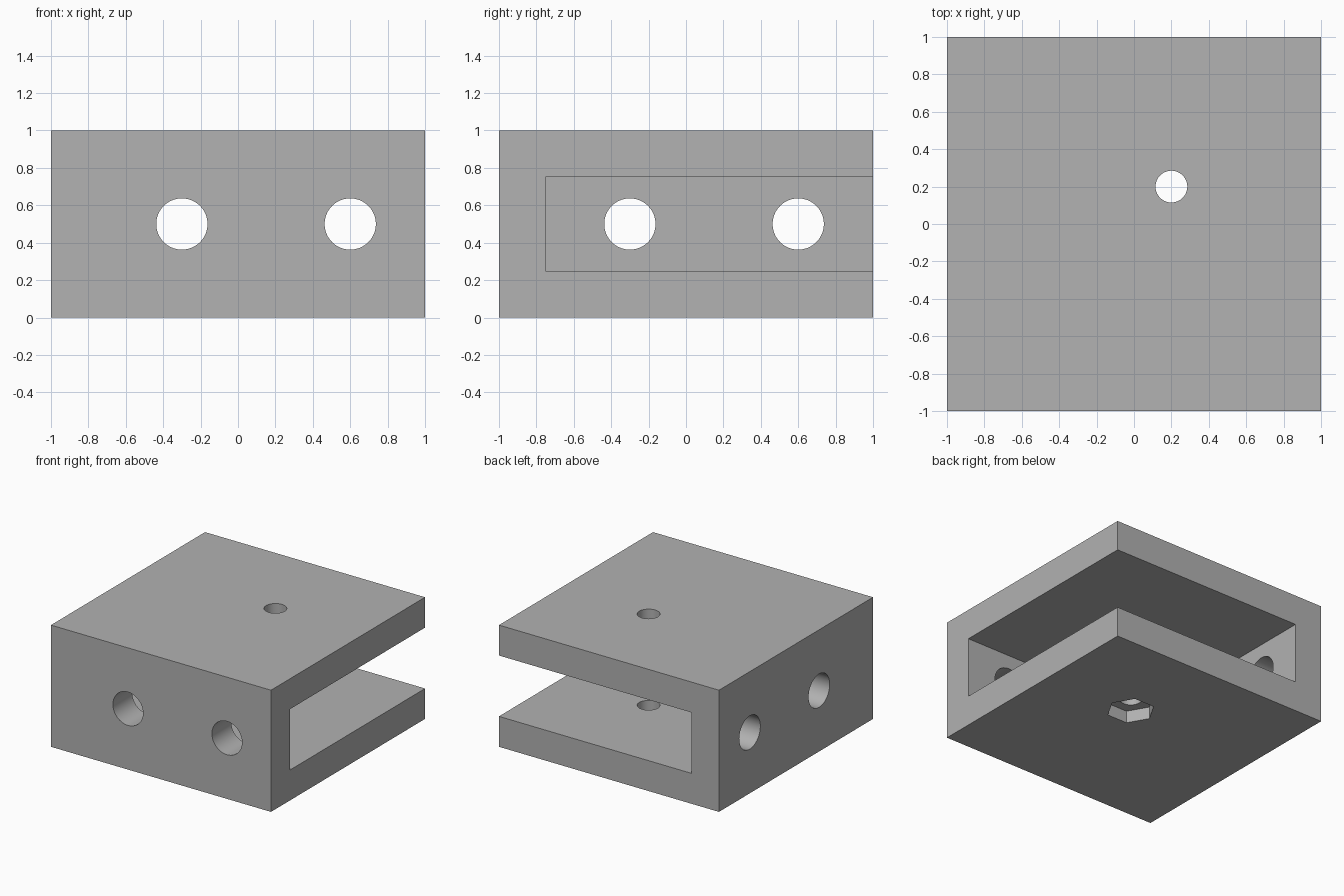
import bpy
import bmesh
from math import pi
from mathutils import Matrix, Vector

cube = bpy.data.objects.get("Cube")
if cube:
    bpy.data.objects.remove(cube, do_unlink=True)

GREY = (0.445, 0.445, 0.445, 1)
grey = bpy.data.materials.new("plain grey")
grey.use_nodes = True
grey.diffuse_color = GREY
grey.node_tree.nodes["Principled BSDF"].inputs["Base Color"].default_value = GREY


def make_object(name, bm):
    mesh = bpy.data.meshes.new(name)
    bm.to_mesh(mesh)
    bm.free()
    mesh.materials.append(grey)
    obj = bpy.data.objects.new(name, mesh)
    bpy.context.collection.objects.link(obj)
    return obj


def box(name, low, high):
    low, high = Vector(low), Vector(high)
    bm = bmesh.new()
    place = Matrix.Translation((low + high) / 2) @ Matrix.Diagonal((*(high - low), 1))
    bmesh.ops.create_cube(bm, size=1, matrix=place)
    return make_object(name, bm)


def prism(name, centre, radius, length, sides=64, axis="Z"):
    turn = {"X": Matrix.Rotation(pi / 2, 4, "Y"),
            "Y": Matrix.Rotation(pi / 2, 4, "X"),
            "Z": Matrix.Identity(4)}[axis]
    # Start with a corner on the x axis
    spin = Matrix.Rotation(pi / 2, 4, "Z")
    bm = bmesh.new()
    bmesh.ops.create_cone(bm, cap_ends=True, segments=sides, radius1=radius,
                          radius2=radius, depth=length,
                          matrix=Matrix.Translation(centre) @ turn @ spin)
    return make_object(name, bm)


# Solid block, then everything cut from it
block = box("corner_bracket", (-1, -1, 0), (1, 1, 1))

# Slot open to the left and back
cutters = [box("slot_cutter", (-0.75, -0.75, 0.25), (1.2, 1.2, 0.75))]

# Two holes through each upright wall
for i, along in enumerate((-0.3, 0.6)):
    cutters.append(prism(f"front_hole_cutter_{i}", (along, -0.9, 0.5), 0.137, 0.5, axis="Y"))
    cutters.append(prism(f"side_hole_cutter_{i}", (-0.9, along, 0.5), 0.137, 0.5, axis="X"))

# Bolt hole through both plates, with a hexagonal nut pocket underneath
cutters.append(prism("bolt_hole_cutter", (0.2, 0.2, 0.5), 0.085, 1.4))
cutters.append(prism("nut_pocket_cutter", (0.2, 0.2, 0), 0.183, 0.2, sides=6))

bpy.ops.object.select_all(action="DESELECT")
bpy.context.view_layer.objects.active = block
block.select_set(True)
for cutter in cutters:
    cut = block.modifiers.new(cutter.name, "BOOLEAN")
    cut.operation = "DIFFERENCE"
    cut.solver = "EXACT"
    cut.object = cutter
    bpy.ops.object.modifier_apply(modifier=cut.name)
    bpy.data.objects.remove(cutter, do_unlink=True)

bpy.ops.object.shade_smooth_by_angle(angle=pi / 6)
